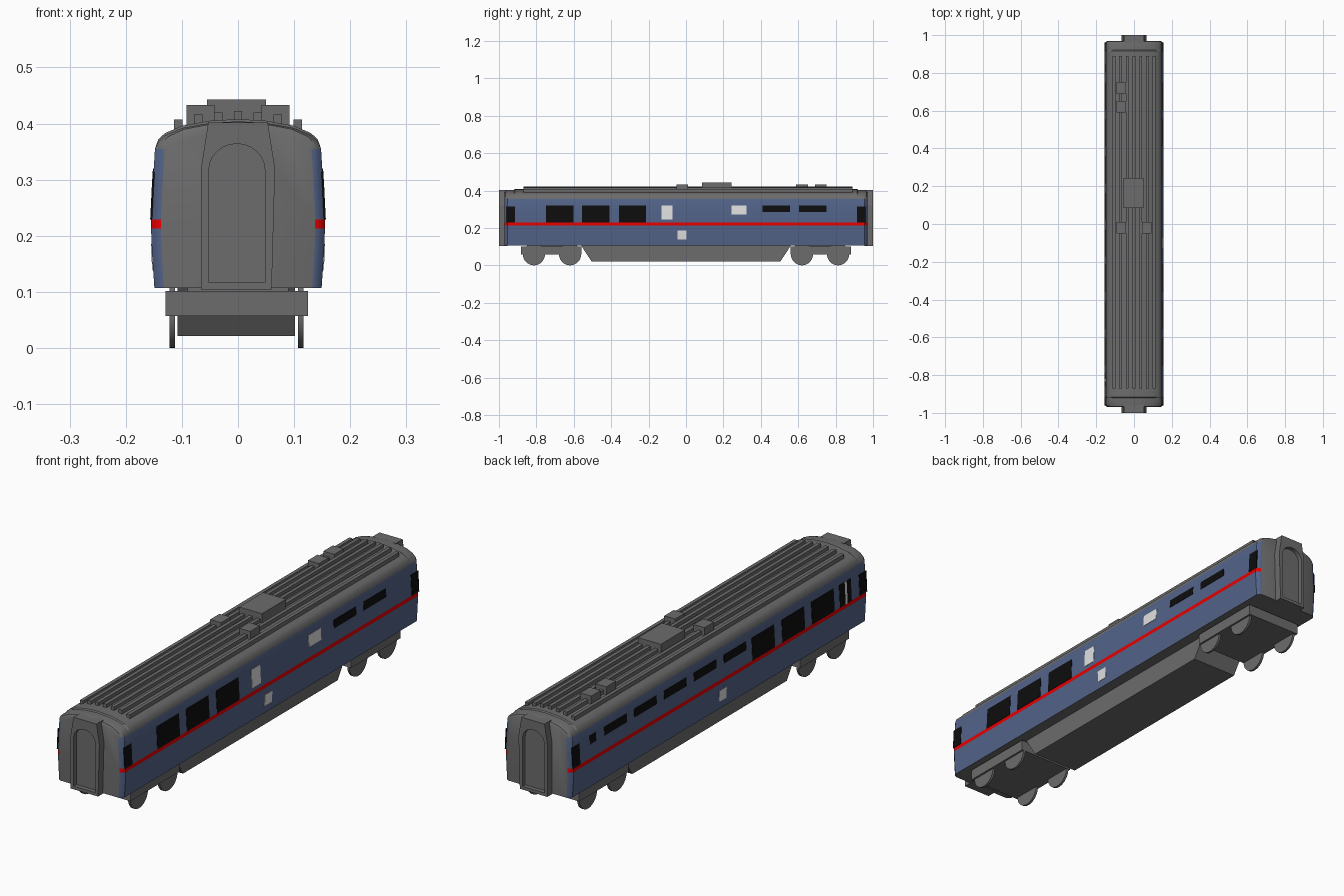
import bpy, bmesh, math
from mathutils import Matrix

cube = bpy.data.objects.get("Cube")
if cube:
    bpy.data.objects.remove(cube, do_unlink=True)


def material(name, rgb):
    m = bpy.data.materials.new(name)
    m.use_nodes = True
    m.diffuse_color = (*rgb, 1)
    m.node_tree.nodes["Principled BSDF"].inputs["Base Color"].default_value = (*rgb, 1)
    return m


grey = material("grey", (0.15, 0.15, 0.15))
blue = material("blue", (0.085, 0.125, 0.25))
red = material("red", (0.8, 0, 0))
black = material("window_black", (0.004, 0.004, 0.004))
white = material("white", (0.75, 0.75, 0.75))


def finish(bm, name, *mats, smooth=False):
    bmesh.ops.recalc_face_normals(bm, faces=bm.faces)
    me = bpy.data.meshes.new(name)
    bm.to_mesh(me)
    bm.free()
    ob = bpy.data.objects.new(name, me)
    bpy.context.collection.objects.link(ob)
    for m in mats:
        me.materials.append(m)
    bpy.ops.object.select_all(action="DESELECT")
    ob.select_set(True)
    bpy.context.view_layer.objects.active = ob
    if smooth:
        bpy.ops.object.shade_smooth_by_angle(angle=math.radians(30))
    return ob


def loft(bm, rings):
    """Skin closed rings of points and cap both ends."""
    loops = [[bm.verts.new(p) for p in r] for r in rings]
    n = len(loops[0])
    for a, b in zip(loops, loops[1:]):
        for i in range(n):
            j = (i + 1) % n
            bm.faces.new((a[i], a[j], b[j], b[i]))
    bm.faces.new(loops[0])
    bm.faces.new(loops[-1])


def box(name, x0, x1, y0, y1, z0, z1, mat=grey):
    bm = bmesh.new()
    loft(bm, [[(x0, y0, z), (x1, y0, z), (x1, y1, z), (x0, y1, z)] for z in (z0, z1)])
    return finish(bm, name, mat)


# Body shell: half section lofted along y, rounded at both ends
STRIPE = (0.213, 0.229)
SIDE_TOP = 0.355
half = [(0.149, 0.107), (0.153, 0.165), (0.155, STRIPE[0]), (0.155, STRIPE[1]),
        (0.152, 0.29), (0.148, SIDE_TOP), (0.142, 0.372), (0.13, 0.383),
        (0.1, 0.396), (0.05, 0.405), (0, 0.408)]


def body_ring(y, inset, drop):
    pts = [(x * (1 - inset / 0.15), z - (drop if z > SIDE_TOP else 0)) for x, z in half]
    pts += [(-x, z) for x, z in reversed(pts[:-1])]
    return [(x, y, z) for x, z in pts]


ends = [(0.97, 0.017, 0.012), (0.965, 0.007, 0.006), (0.955, 0, 0.004), (0.92, 0, 0.004), (0.915, 0, 0)]
bm = bmesh.new()
loft(bm, [body_ring(-y, i, d) for y, i, d in ends] + [body_ring(y, i, d) for y, i, d in reversed(ends)])
bm.normal_update()
for f in bm.faces:
    z = f.calc_center_median().z
    if len(f.verts) == 4 and z < SIDE_TOP and abs(f.normal.z) < 0.5:
        f.material_index = 2 if STRIPE[0] < z < STRIPE[1] else 1
finish(bm, "body_shell", grey, blue, red, smooth=True)


def side_x(z):
    for (xa, za), (xb, zb) in zip(half, half[1:]):
        if za <= z <= zb:
            return xa + (xb - xa) * (z - za) / (zb - za)


def side_plate(name, side, y0, y1, z0, z1, mat):
    """Thin plate following the bowed side wall."""
    zs = [z0] + [z for _, z in half if z0 < z < z1] + [z1]
    prof = [(side_x(z) + 0.0015, z) for z in zs] + [(side_x(z) - 0.002, z) for z in reversed(zs)]
    bm = bmesh.new()
    loft(bm, [[(side * x, y, z) for x, z in prof] for y in (y0, y1)])
    finish(bm, name, mat)


# Windows
LOW, HIGH, STRIP = 0.229, 0.32, 0.286
for side, tag in ((1, "left"), (-1, "right")):
    for y in (-0.675, -0.482, -0.286):
        side_plate(f"{tag}_large_window", side, y - 0.073, y + 0.073, LOW, HIGH, black)
    for y in (-0.937, 0.937):
        side_plate(f"{tag}_door_window", side, y - 0.024, y + 0.024, LOW, 0.314, black)
    for k in range(2 if side > 0 else 5):
        y = 0.677 - 0.195 * k
        side_plate(f"{tag}_narrow_window", side, y - 0.073, y + 0.073, STRIP, HIGH, black)
    side_plate(f"{tag}_lower_sign", side, -0.045, 0.003, 0.138, 0.185, white)
side_plate("right_small_window", -1, 0.805, 0.845, STRIP, HIGH, black)
side_plate("right_front_pane", -1, -0.82, -0.785, LOW, HIGH, black)
side_plate("right_pane_divider", -1, -0.833, -0.82, LOW, HIGH, white)
side_plate("right_rear_pane", -1, -0.86, -0.833, LOW, HIGH, black)
side_plate("left_tall_sign", 1, -0.13, -0.072, 0.245, HIGH, white)
side_plate("left_wide_sign", 1, 0.243, 0.324, 0.272, HIGH, white)

# Roof ribs and equipment boxes
for k in range(-3, 4):
    x = k * 0.0355
    top = (0.422, 0.42, 0.416, 0.407)[abs(k)]
    box("roof_rib", x - 0.0075, x + 0.0075, -0.87, 0.89, 0.385, top)
box("roof_main_unit", -0.055, 0.05, 0.085, 0.243, 0.4, 0.443)
for x, y in ((-0.067, 0.72), (-0.067, 0.62), (-0.067, -0.02), (0.067, -0.02)):
    box("roof_small_unit", x - 0.025, x + 0.025, y - 0.031, y + 0.031, 0.39, 0.433)

# Gangways with an arched recess
outline = [(-0.06, 0.104), (0.06, 0.104), (0.066, 0.32), (0.053, 0.402), (-0.053, 0.402), (-0.066, 0.32)]
arch = [(-0.052, 0.117), (0.048, 0.117)]
arch += [(-0.002 + 0.05 * math.cos(a), 0.317 + 0.047 * math.sin(a))
         for a in (math.pi * i / 12 for i in range(13))]
outline[0], outline[1] = (-0.066, 0.104), (0.06, 0.104)


def prism(name, pts, y0, y1):
    bm = bmesh.new()
    loft(bm, [[(x, y, z) for x, z in pts] for y in (y0, y1)])
    return finish(bm, name, grey)


for s, tag in ((-1, "front"), (1, "rear")):
    cutter = prism("recess_cutter", arch, s * 0.982, s * 1.05)
    cutter.hide_render = True
    gangway = prism(f"{tag}_gangway", outline, s * 0.955, s * 1.0)
    mod = gangway.modifiers.new("recess", "BOOLEAN")
    mod.operation = "DIFFERENCE"
    mod.solver = "EXACT"
    mod.object = cutter
    bpy.ops.object.modifier_apply(modifier=mod.name)
    bpy.data.objects.remove(cutter, do_unlink=True)

# Underfloor equipment trough with sloping ends
bm = bmesh.new()
loft(bm, [[(-0.108, -y, z), (0.102, -y, z), (0.102, y, z), (-0.108, y, z)]
          for y, z in ((0.505, 0.021), (0.562, 0.108))])
finish(bm, "underfloor_trough", grey)

# Bogies and wheels
for s, tag in ((-1, "front"), (1, "rear")):
    y0, y1 = sorted((s * 0.56, s * 0.882))
    box(f"{tag}_bogie_frame", -0.129, 0.125, y0, y1, 0.057, 0.102)
    box(f"{tag}_bogie_pivot", -0.09, 0.09, s * 0.72 - 0.1, s * 0.72 + 0.1, 0.1, 0.11)
    for y in (0.62, 0.813):
        for x in (-0.117, 0.112):
            bm = bmesh.new()
            bmesh.ops.create_cone(bm, cap_ends=True, segments=32, radius1=0.059, radius2=0.059, depth=0.01,
                                  matrix=Matrix.Translation((x, s * y, 0.059)) @ Matrix.Rotation(math.pi / 2, 4, "Y"))
            finish(bm, f"{tag}_wheel", grey, smooth=True)
